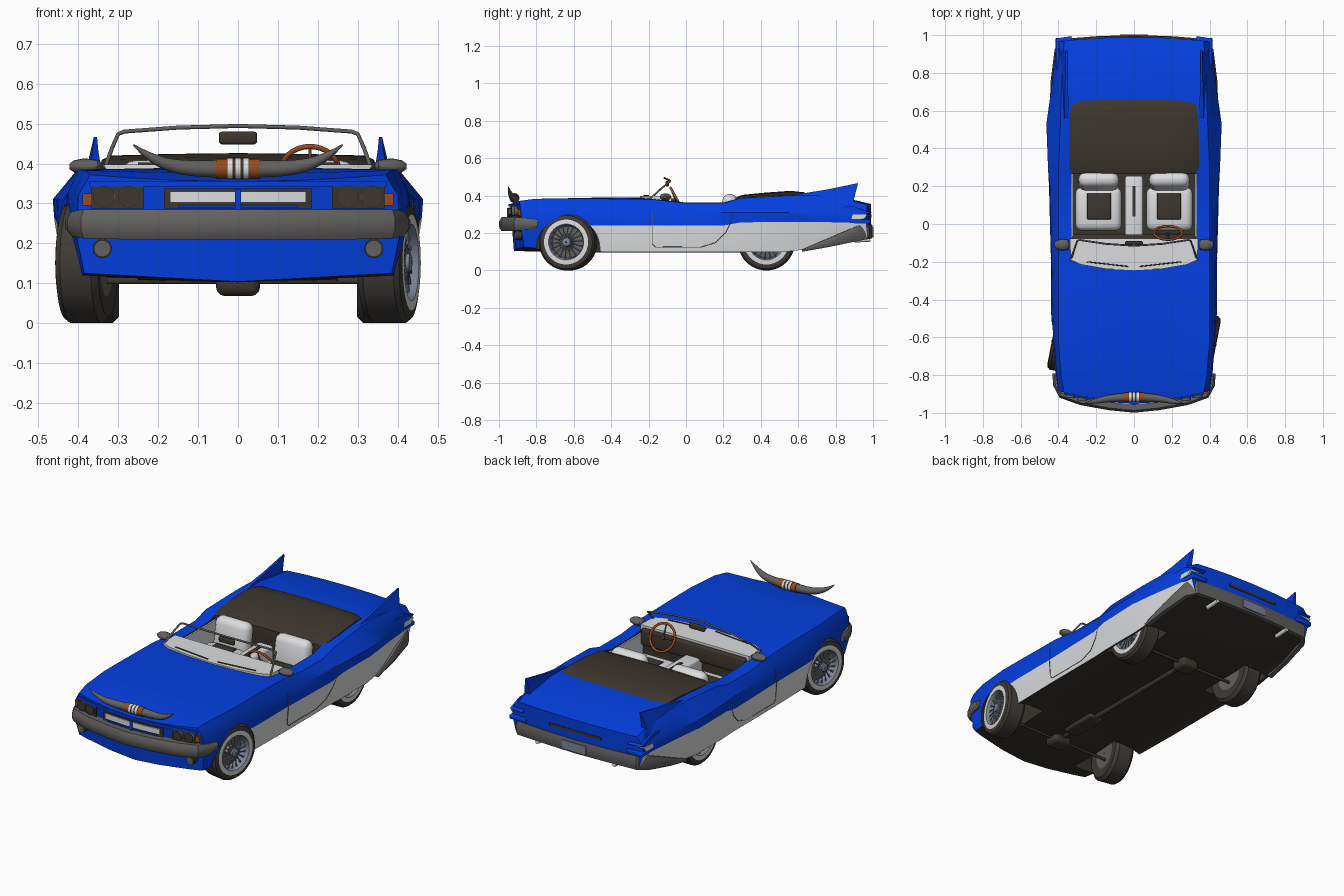
import bpy, bmesh, math
from mathutils import Vector, Matrix

if "Cube" in bpy.data.objects:
    bpy.data.objects.remove(bpy.data.objects["Cube"])


def material(name, r, g, b):
    m = bpy.data.materials.new(name)
    m.use_nodes = True
    m.diffuse_color = (r, g, b, 1)
    m.node_tree.nodes["Principled BSDF"].inputs["Base Color"].default_value = (r, g, b, 1)
    return m


BLUE = material("blue paint", .001, .05, .75)
WHITE = material("light grey paint", .71, .72, .73)
DARK = material("dark trim", .048, .037, .028)
UNDER = material("underside black", .04, .033, .025)
GREY = material("bumper grey", .125, .119, .112)
RUBBER = material("tyre rubber", .05, .044, .037)
STEEL = material("wire steel", .2, .235, .3)
TAN = material("tan leather", .32, .07, .013)


def finish(name, bm, mats, angle=35):
    bmesh.ops.recalc_face_normals(bm, faces=bm.faces)
    me = bpy.data.meshes.new(name)
    bm.to_mesh(me)
    bm.free()
    for m in mats:
        me.materials.append(m)
    ob = bpy.data.objects.new(name, me)
    bpy.context.collection.objects.link(ob)
    smooth(ob, angle)
    return ob


def smooth(ob, angle=35):
    bpy.ops.object.select_all(action='DESELECT')
    ob.select_set(True)
    bpy.context.view_layer.objects.active = ob
    bpy.ops.object.shade_smooth_by_angle(angle=math.radians(angle))


def loft(name, rings, mats, pick=lambda i, j: 0, caps=True, closed=False):
    bm = bmesh.new()
    vs = [[bm.verts.new(p) for p in r] for r in rings]
    n = len(rings[0])
    for i in range(len(rings) if closed else len(rings) - 1):
        nxt = vs[(i + 1) % len(rings)]
        for j in range(n):
            k = (j + 1) % n
            bm.faces.new((vs[i][j], vs[i][k], nxt[k], nxt[j])).material_index = pick(i, j)
    if caps is True:
        bm.faces.new(vs[0])
        bm.faces.new(vs[-1])
    elif caps:
        for r in (vs[0], vs[-1]):
            for c in caps:
                bm.faces.new([r[k % n] for k in c])
    return finish(name, bm, mats)


def box(name, pos, size, mat, bevel=0., rot=0.):
    bm = bmesh.new()
    bmesh.ops.create_cube(bm, size=1, matrix=Matrix.Diagonal((*size, 1)))
    if bevel:
        bmesh.ops.bevel(bm, geom=bm.edges[:], offset=bevel, segments=3, profile=.5, affect='EDGES')
    bm.transform(Matrix.Translation(pos) @ Matrix.Rotation(math.radians(rot), 4, 'X'))
    return finish(name, bm, [mat])


def rod(bm, a, b, r, sides=12):
    a, b = Vector(a), Vector(b)
    mx = Matrix.Translation((a + b) / 2) @ (b - a).to_track_quat('Z', 'Y').to_matrix().to_4x4()
    bmesh.ops.create_cone(bm, cap_ends=True, segments=sides, radius1=r, radius2=r,
                          depth=(b - a).length, matrix=mx)


def cylinder(name, a, b, r, mat, sides=24):
    bm = bmesh.new()
    rod(bm, a, b, r, sides)
    return finish(name, bm, [mat])


def tube(name, pts, r, mat, kind='POLY', cyclic=False):
    """Points are x, y, z and an optional radius factor."""
    cu = bpy.data.curves.new(name, 'CURVE')
    cu.dimensions, cu.bevel_depth, cu.bevel_resolution, cu.use_fill_caps = '3D', r, 5, True
    sp = cu.splines.new(kind)
    sp.points.add(len(pts) - 1)
    for p, q in zip(sp.points, pts):
        p.co, p.radius = (*q[:3], 1), q[3] if len(q) > 3 else 1
    sp.use_cyclic_u, sp.use_endpoint_u = cyclic, True
    ob = bpy.data.objects.new(name, cu)
    cu.materials.append(mat)
    bpy.context.collection.objects.link(ob)
    bpy.ops.object.select_all(action='DESELECT')
    ob.select_set(True)
    bpy.context.view_layer.objects.active = ob
    bpy.ops.object.convert(target='MESH')
    smooth(bpy.context.object, 45)


def mirrored(half):
    return half + [(-p[0], *p[1:]) for p in reversed(half[:-1])]


def band(name, path, thick, mat, bulge=0., inner=0.):
    """Upright strip along a plan path of x, y, bottom z, top z."""
    rings = []
    for i, (x, y, a, b) in enumerate(path):
        p, q = path[max(i - 1, 0)], path[min(i + 1, len(path) - 1)]
        n = Vector((q[1] - p[1], p[0] - q[0])).normalized()
        n = n if n.dot((x, y)) > 0 else -n
        sec = ((-inner, a), (thick, a), (thick + bulge, a + (b - a) * .3),
               (thick + bulge, a + (b - a) * .7), (thick, b), (-inner, b))
        rings.append([(x + n.x * o, y + n.y * o, z) for o, z in sec])
    return loft(name, rings, [mat])


# Body shell: y, centre z, shoulder x z, waist x z, belt x z, sill x z, bow
stations = [(-.88, .355, .37, .372, .40, .32, .405, .22, .385, .125, -.06),
            (-.80, .376, .385, .383, .41, .33, .415, .23, .39, .12, -.05),
            (-.62, .386, .40, .385, .425, .33, .43, .24, .42, .11, -.02),
            (-.45, .39, .40, .384, .43, .31, .44, .24, .425, .1, 0),
            (-.18, .39, .40, .38, .435, .31, .44, .24, .43, .1, 0),
            (0, .37, .40, .36, .44, .31, .445, .24, .43, .1, 0),
            (.2, .37, .40, .36, .445, .31, .45, .24, .43, .1, 0),
            (.29, .385, .40, .387, .455, .31, .455, .257, .435, .1, 0),
            (.53, .41, .39, .40, .464, .31, .46, .26, .435, .1, 0),
            (.70, .405, .385, .40, .44, .31, .44, .26, .425, .12, 0),
            (.88, .38, .375, .375, .42, .31, .418, .255, .40, .165, .005),
            (.965, .355, .37, .352, .41, .305, .405, .25, .385, .18, .025)]


def ring(y, zc, xs, zs, xw, zw, xb, zb, xl, zl, bow):
    half = [(f * xs, zc + (zs - zc) * f * f) for f in (0, .4, .75, 1)]
    half += [(xw, zw), (xb, zb), (xl, zl)]
    # Floor is recessed between the sills, and dips to a keel at the nose
    half += [(f * xl, zl + (bow * .35 * (1 - f) if bow else .018)) for f in (.85, .4, 0)]
    full = half + [(-x, z) for x, z in half[8:0:-1]]
    # The chin tucks back below the bumper
    return [(x, y + bow * (1 - (x / .41) ** 2) + (.02 if y < -.85 and z < .15 else 0), z) for x, z in full]


def paint(i, j):
    j = min(j, 17 - j)
    return 2 if j > 5 else 1 if j == 5 and i > 1 else 0


caps = [(0, 1, 8, 9), (1, 2, 7, 8), (2, 3, 4, 5, 6, 7),
        (0, 17, 10, 9), (17, 16, 11, 10), (16, 15, 14, 13, 12, 11)]
body = loft("body_shell", [ring(*s) for s in stations], [BLUE, WHITE, UNDER], paint, caps)

# Cockpit opening and wheel wells
cutters = [box("cockpit_cutter", (0, .095, .37), (.66, .35, .4), UNDER)]
for s in (1, -1):
    cutters.append(cylinder("arch_cutter", (s * .25, -.63, .115), (s * .6, -.63, .115), .17, UNDER, 40))
    cutters.append(cylinder("well_cutter", (s * .27, .43, .13), (s * .42, .43, .13), .17, UNDER, 40))
for c in cutters:
    c.data.materials.clear()
    for m in (BLUE, WHITE, UNDER):
        c.data.materials.append(m)
    for f in c.data.polygons:
        f.material_index = 2
    c.hide_render = True
    mod = body.modifiers.new("cut", 'BOOLEAN')
    mod.operation, mod.object, mod.solver = 'DIFFERENCE', c, 'EXACT'
    bpy.context.view_layer.objects.active = body
    bpy.ops.object.modifier_apply(modifier=mod.name)
    bpy.data.objects.remove(c)
smooth(body, 42)

# Bumpers
band("front_bumper", mirrored([(.408, -.79, .225, .27), (.405, -.85, .218, .28), (.38, -.9, .212, .285),
     (.28, -.935, .21, .285), (.13, -.962, .21, .285), (0, -.975, .21, .285)]), .012, GREY, .012, .04)
band("rear_bumper", mirrored([(.43, .62, .1, .112), (.425, .76, .125, .172), (.405, .92, .158, .24),
     (.37, .965, .168, .245), (.2, .978, .17, .245), (0, .985, .17, .245)]), .01, GREY, .006, .015)
box("number_plate", (0, 1, .205), (.15, .006, .05), STEEL)


# Nose panels follow the bowed front
def nose(xa, xb, z0, z1, off=0.):
    xs = [xa + (xb - xa) * k / 6 for k in range(7)]
    return [(x, -.882 - .06 * (1 - (x / .41) ** 2) - off, z0, z1) for x in xs]


band("grille_recess", nose(-.185, .185, .287, .338), .006, DARK)
band("grille_bar", nose(-.17, .17, .302, .33, .005), .006, WHITE)
band("grille_lower_bar", nose(-.15, .15, .288, .295, .005), .006, BLUE)
box("grille_divider", (0, -.952, .31), (.014, .01, .05), BLUE)
band("hood_lip", nose(-.37, .37, .342, .356), .008, BLUE)
for s in (1, -1):
    band("lamp_housing", nose(s * .235, s * .367, .287, .342), .006, DARK)
    for x in (.274, .336):
        y = nose(x, x, 0, 0)[0][1]
        cylinder("headlamp_rim", (s * x, y, .317), (s * x, y - .016, .317), .027, GREY)
        cylinder("headlamp_lens", (s * x, y, .317), (s * x, y - .019, .317), .0255, DARK)
    box("turn_signal", (s * .378, -.886, .31), (.022, .025, .03), TAN)
    y = nose(.34, .34, 0, 0)[0][1]
    cylinder("fog_lamp_rim", (s * .34, y + .02, .187), (s * .34, y - .012, .187), .024, DARK)
    cylinder("fog_lamp_lens", (s * .34, y, .187), (s * .34, y - .016, .187), .021, GREY)

    # Tail fins with thin tops, and pointed tail pods
    outline = [(.52, .37), (.56, .402), (.75, .432), (.92, .467), (.895, .37), (.93, .33), (.6, .33)]
    loft("tail_fin", [[(s * (.357 + (.4 - min(z, .4)) * .3 + d * (.004 + max(0, .45 - z) * .17)), y, z)
                       for y, z in outline] for d in (-1, 1)], [BLUE])
    loft("tail_pod", [[(s * x, y, z) for y, z in ((.82, .34), (.9, .342), (tip, .31), (tip - .02, .3), (.82, .3))]
                      for x, tip in ((.33, .995), (.412, .982))], [BLUE])
    loft("tail_light", [[(s * x, y, z) for y, z in ((.85, .3), (.972, .3), (.95, .274), (.87, .274))]
                        for x in (.31, .418)], [WHITE])
    box("tail_light_base", (s * .365, .92, .262), (.1, .13, .024), BLUE, .005)
    cylinder("exhaust_tip", (s * .24, .9, .16), (s * .24, .985, .165), .011, WHITE)

    # Door seam and mirror
    tube("door_seam", [(s * x, y, z) for x, y, z in (
        (.436, -.18, .31), (.441, -.18, .24), (.433, -.18, .14), (.432, -.165, .125), (.432, .08, .125),
        (.437, .16, .15), (.445, .21, .2), (.451, .235, .25), (.45, .25, .31))], .002, GREY)
    tube("mirror_stem", [(s * .36, -.1, .36), (s * .375, -.1, .39)], .006, GREY)
    loft("door_mirror", [[(s * x, -.11 + w * math.cos(a * math.pi / 8), .393 + h * math.sin(a * math.pi / 8))
                          for a in range(16)] for x, w, h in
                         ((.343, .018, .008), (.352, .028, .016), (.385, .03, .02), (.41, .022, .015),
                          (.422, .01, .007))], [GREY])
    box("door_card", (s * .326, .095, .285), (.008, .34, .145), WHITE)

    # Seats
    box("seat_cushion", (s * .188, .08, .235), (.245, .23, .09), WHITE, .035)
    box("cushion_pad", (s * .185, .095, .281), (.125, .14, .008), DARK, .003)
    box("seat_back", (s * .187, .225, .315), (.215, .08, .19), WHITE, .038, -10)

    # Wipers
    tube("wiper", [(s * .03, -.225, .4), (s * .25, -.2, .4)], .003, DARK)
band("rear_slot", [(x, .984, .283, .298) for x in (.16, 0, -.16)], .008, DARK)

# Cowl, dashboard, windscreen frame
base = [(.335, -.19), (.28, -.215), (.15, -.237), (0, -.245)]
cowl = mirrored(base) + [(-.34, -.078), (.34, -.078)]
loft("cowl", [[(x, y, z) for x, y in cowl] for z in (.3, .397)], [WHITE])
box("dashboard", (0, -.07, .34), (.65, .03, .09), DARK, .01)
tube("windscreen_frame", mirrored([(.335, -.19, .385), (.315, -.13, .44), (.3, -.088, .474), (.285, -.085, .48),
     (.15, -.105, .49), (0, -.115, .494)]), .005, GREY)
box("cabin_mirror", (0, -.1, .464), (.096, .018, .032), DARK, .008)
box("centre_console", (0, .085, .25), (.095, .34, .13), WHITE, .015)
box("console_slot", (0, .12, .316), (.018, .16, .006), DARK)

# Steering wheel
mx = Matrix.Translation((.18, -.047, .378)) @ Matrix.Rotation(math.radians(-61), 4, 'X')
circle = [Vector((.074 * math.cos(a * math.pi / 16), .074 * math.sin(a * math.pi / 16), 0)) for a in range(32)]
tube("steering_wheel", [mx @ p for p in circle], .0065, TAN, cyclic=True)
for k in (0, 16, 24):
    tube("steering_spoke", [mx @ circle[k], mx @ Vector((0, 0, -.01))], .004, GREY)
cylinder("steering_column", mx @ Vector((0, 0, 0)), mx @ Vector((0, 0, -.07)), .012, DARK)

# Soft top cover behind the seats
cover = []
for y, z, w in ((.265, .388, .335), (.3, .402, .345), (.42, .414, .345), (.56, .424, .34), (.63, .416, .33), (.66, .404, .29)):
    top = mirrored([(w, z - .03), (w, z - .014), (w * .93, z - .004), (w * .5, z), (0, z + .002)])
    cover.append([(x, y, h) for x, h in top])
loft("soft_top_cover", cover, [DARK])

# Horn ornament with wrapped middle
tube("hood_horns", mirrored([(.262, -.95, .447, .08), (.235, -.945, .425, .35), (.19, -.935, .398, .65),
     (.12, -.92, .386, .85), (0, -.915, .387, 1)]), .024, GREY, 'NURBS')
cylinder("horn_wrap", (-.055, -.917, .387), (.055, -.917, .387), .025, TAN)
cylinder("horn_wrap_band", (-.028, -.917, .387), (.028, -.917, .387), .0257, DARK)
for x in (-.02, 0, .02):
    cylinder("horn_stripe", (x - .006, -.917, .387), (x + .006, -.917, .387), .0265, WHITE)

# Wheels: radius and outward offset, with material of the following segment
profile = [(.085, -.05, 0), (.135, -.054, 0), (.152, -.038, 0), (.152, .04, 0), (.142, .053, 0), (.12, .058, 1),
           (.096, .058, 2), (.09, .045, 2), (.085, .005, 3), (.03, .01, 2), (.022, .055, 2), (.004, .06, 2),
           (.004, -.05, 3)]


def wheel(name, s, x, y, turn):
    rings = [[(o, r * math.cos(a * math.pi / 24), r * math.sin(a * math.pi / 24)) for r, o, _ in profile]
             for a in range(48)]
    ob = loft(name, rings, [RUBBER, WHITE, STEEL, GREY], lambda i, j: profile[j][2], False, True)
    bm = bmesh.new()
    for k in range(36):
        a, b = k * math.pi / 18, k * math.pi / 18 + (.3 if k % 2 else -.3)
        rod(bm, (.045, .022 * math.cos(a), .022 * math.sin(a)), (.04, .09 * math.cos(b), .09 * math.sin(b)), .0025, 5)
    for part in (ob, finish(name + "_spokes", bm, [STEEL])):
        part.matrix_world = (Matrix.Translation((s * x, y, .152)) @ Matrix.Rotation(math.radians(turn), 4, 'Z')
                             @ Matrix.Rotation(0 if s > 0 else math.pi, 4, 'Z'))


for s, side in ((1, "left"), (-1, "right")):
    wheel("front_wheel_" + side, s, .378, -.63, -11)
    wheel("rear_wheel_" + side, s, .352, .43, 0)

# Running gear under the floor
for y in (-.63, .43):
    cylinder("axle", (-.34, y, .106), (.34, y, .106), .008, DARK)
    box("differential", (0, y, .098), (.11, .1, .06), DARK, .022)
cylinder("drive_shaft", (0, -.6, .11), (0, .4, .11), .013, DARK)
box("gearbox", (0, -.42, .11), (.09, .22, .03), DARK, .012)
